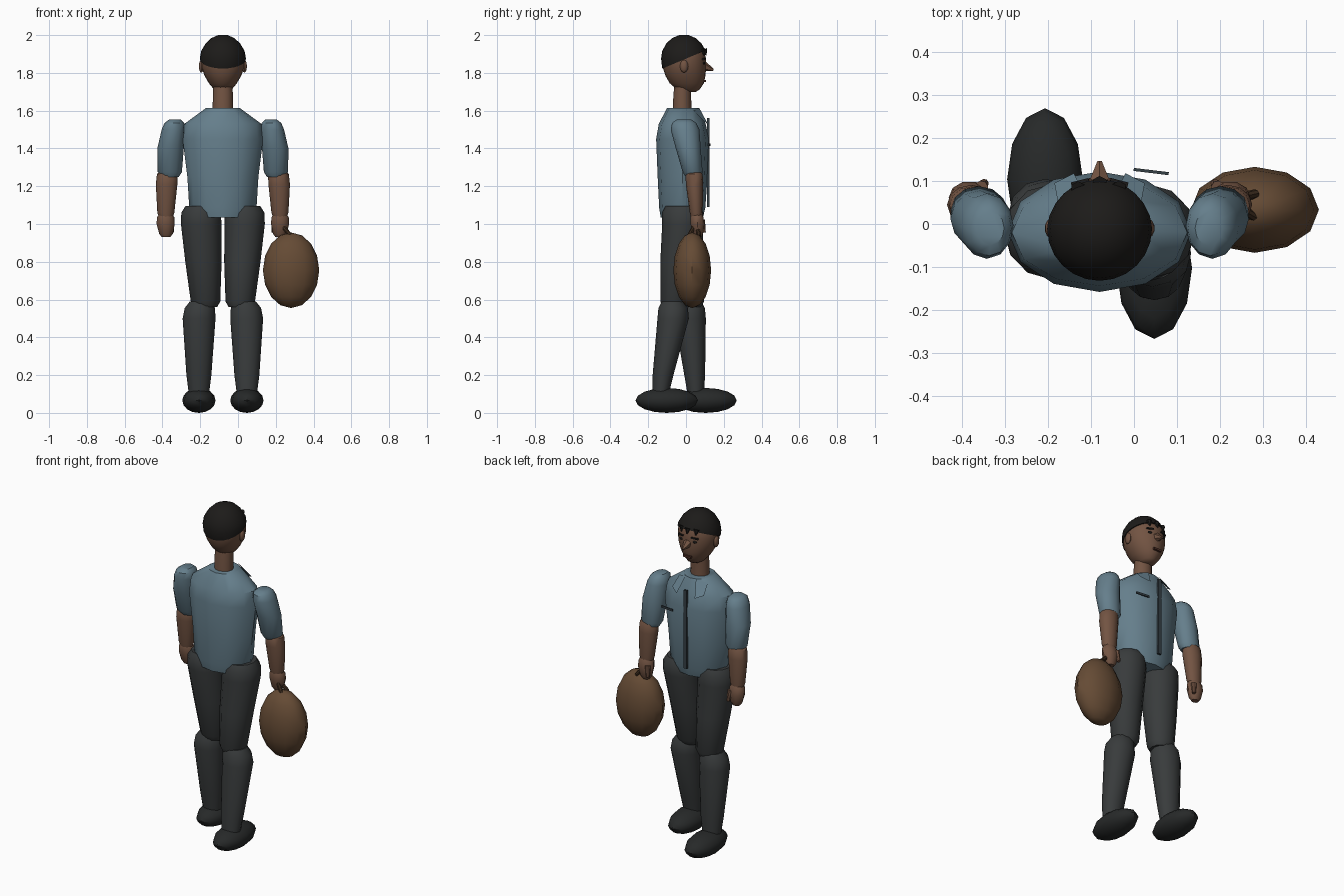
import bpy, bmesh
from math import cos, sin, pi, radians
from mathutils import Vector

if "Cube" in bpy.data.objects:
    bpy.data.objects.remove(bpy.data.objects["Cube"])

CX = -0.08  # centre line of the body
COLORS = {"skin": (0.17, 0.088, 0.055), "shirt": (0.13, 0.21, 0.26), "trousers": (0.04, 0.044, 0.045),
          "shoe": (0.02, 0.022, 0.022), "hair": (0.012, 0.011, 0.010), "bag": (0.13, 0.07, 0.035),
          "strap": (0.05, 0.027, 0.014), "trim": (0.035, 0.05, 0.06), "lip": (0.08, 0.03, 0.02)}
MATS = {}
for key, c in COLORS.items():
    MATS[key] = bpy.data.materials.new(key)
    MATS[key].diffuse_color = (*c, 1)


def finish(bm, name, mat, angle=40):
    bmesh.ops.recalc_face_normals(bm, faces=bm.faces)
    me = bpy.data.meshes.new(name)
    bm.to_mesh(me)
    bm.free()
    ob = bpy.data.objects.new(name, me)
    bpy.context.collection.objects.link(ob)
    me.materials.append(MATS[mat])
    bpy.ops.object.select_all(action='DESELECT')
    ob.select_set(True)
    bpy.context.view_layer.objects.active = ob
    bpy.ops.object.shade_smooth_by_angle(angle=radians(angle))
    return ob


def loft_bm(rings, n=12):
    """Stack elliptical rings (x, y, z, rx, ry) and cap both ends."""
    bm = bmesh.new()
    loops = [[bm.verts.new((x + rx * cos(2 * pi * i / n), y + ry * sin(2 * pi * i / n), z))
              for i in range(n)] for x, y, z, rx, ry in rings]
    for a, b in zip(loops, loops[1:]):
        for i in range(n):
            bm.faces.new((a[i], a[(i + 1) % n], b[(i + 1) % n], b[i]))
    bm.faces.new(loops[0])
    bm.faces.new(loops[-1])
    return bm


def loft(name, mat, rings, n=12, angle=40):
    return finish(loft_bm(rings, n), name, mat, angle)


def ball(name, mat, loc, size, u=12, v=8):
    bm = bmesh.new()
    bmesh.ops.create_uvsphere(bm, u_segments=u, v_segments=v, radius=1)
    bmesh.ops.scale(bm, vec=size, verts=bm.verts)
    bmesh.ops.translate(bm, vec=loc, verts=bm.verts)
    return finish(bm, name, mat)


def box(name, mat, loc, size, turn=0, tilt=0):
    bm = bmesh.new()
    bmesh.ops.create_cube(bm, size=1)
    bmesh.ops.scale(bm, vec=size, verts=bm.verts)
    ob = finish(bm, name, mat)
    ob.location = loc
    ob.rotation_euler = (0, tilt, turn)
    return ob


def rod(name, mat, a, b, r, r2=None, n=8):
    a, b = Vector(a), Vector(b)
    bm = bmesh.new()
    bmesh.ops.create_cone(bm, cap_ends=True, segments=n, radius1=r,
                          radius2=r if r2 is None else r2, depth=(b - a).length)
    ob = finish(bm, name, mat)
    ob.location = (a + b) / 2
    ob.rotation_euler = (b - a).to_track_quat('Z', 'Y').to_euler()
    return ob


# Head and neck
head = [(1.700, .028, .035, .018), (1.712, .047, .060, .012), (1.745, .074, .090, .004), (1.785, .097, .106, -.003),
        (1.825, .112, .114, -.008), (1.870, .117, .116, -.011), (1.910, .110, .110, -.011),
        (1.950, .086, .088, -.011), (1.978, .056, .058, -.011), (1.994, .020, .020, -.011)]
head_rings = [(CX, y, z, rx, ry) for z, rx, ry, y in head]
loft("head", "skin", head_rings, 24)
loft("neck", "skin", [(CX, -.02, 1.58, .055, .05), (CX, -.02, 1.68, .053, .047), (CX, -.015, 1.75, .05, .045)])

# Hair cap: swollen head cut along a sloping hairline
bm = loft_bm([(x, y, z + .006, rx + .005, ry + .005) for x, y, z, rx, ry in head_rings], 24)
bmesh.ops.bisect_plane(bm, geom=bm.verts[:] + bm.edges[:] + bm.faces[:], plane_co=(CX, -.12, 1.825),
                       plane_no=(0, -.42, 1), clear_inner=True)
bmesh.ops.holes_fill(bm, edges=[e for e in bm.edges if e.is_boundary])
finish(bm, "hair", "hair")
for i, dx in enumerate((-.05, 0, .045)):
    rod(f"fringe_{i}", "hair", (CX + dx, .095 - abs(dx) * .25, 1.925), (CX + dx, .107 - abs(dx) * .25, 1.893), .018, .002, 6)

# Face
rod("nose", "skin", (CX, .085, 1.838), (CX, .145, 1.815), .032, .006, 6)
box("mouth", "lip", (CX, .101, 1.757), (.05, .012, .012))
for s, side in ((-1, "left"), (1, "right")):
    ball(side + "_ear", "skin", (CX + s * .114, -.01, 1.835), (.014, .022, .034), 10, 6)
    ball(side + "_eye", "hair", (CX + s * .043, .094, 1.852), (.016, .007, .007), 8, 6)
    box(side + "_brow", "hair", (CX + s * .045, .096, 1.875), (.042, .012, .008), -s * .25, s * .1)

# Shirt
torso = [(1.035, .150, .112, -.022), (1.085, .178, .122, -.02), (1.25, .188, .132, -.018),
         (1.45, .213, .140, -.018), (1.53, .204, .124, -.02), (1.615, .088, .085, -.015)]
loft("shirt", "shirt", [(CX, y, z, rx, ry) for z, rx, ry, y in torso], 12)
box("shirt_placket", "trim", (CX, .118, 1.325), (.022, .012, .47))
box("shirt_pocket_edge", "trim", (.04, .122, 1.42), (.082, .007, .012), -.12)

# Mirrored limbs about the centre line; step = fore/aft stride
for s, side, knee_y, ankle_y, foot_y in ((-1, "left", .022, .052, .104), (1, "right", -.068, -.135, -.102)):
    def mirror(rings):
        return [(CX + s * x, y, z, rx, ry) for x, y, z, rx, ry in rings]

    # Legs and shoes
    loft(side + "_thigh", "trousers", mirror([
        (.092, knee_y * .95, .56, .062, .06), (.092, knee_y * .9, .59, .078, .075),
        (.103, knee_y * .5 - .01, .80, .096, .092), (.115, -.018, 1.0, .107, .108),
        (.115, -.018, 1.06, .105, .11), (.113, -.018, 1.095, .085, .09)]))
    loft(side + "_shin", "trousers", mirror([
        (.127, ankle_y, .09, .052, .042), (.127, ankle_y + (knee_y - ankle_y) * .2, .20, .066, .055),
        (.126, knee_y, .50, .087, .083), (.122, knee_y, .555, .08, .078), (.115, knee_y, .59, .06, .06)]))
    ball(side + "_shoe", "shoe", (CX + s * .127, foot_y, .066), (.088, .165, .066), 12, 8)

    # Arms
    loft(side + "_sleeve", "shirt", mirror([
        (.278, .038, 1.25, .045, .04), (.281, .035, 1.275, .064, .053), (.277, .012, 1.40, .07, .066),
        (.262, -.005, 1.50, .062, .076), (.257, -.01, 1.535, .052, .064), (.254, -.01, 1.552, .032, .04)]))
    loft(side + "_forearm", "skin", mirror([
        (.302, .055, 1.035, .036, .03), (.302, .054, 1.06, .045, .034), (.298, .045, 1.21, .057, .046),
        (.294, .043, 1.265, .055, .045), (.29, .042, 1.285, .035, .03)]))
    loft(side + "_hand", "skin", mirror([
        (.301, .064, .93, .022, .018), (.301, .063, .948, .036, .028), (.303, .061, 1.0, .048, .039),
        (.303, .058, 1.035, .046, .036), (.302, .056, 1.055, .034, .028)]), 10)
    rod(side + "_thumb", "skin", (CX + s * .275, .085, 1.02), (CX + s * .268, .095, .955), .016, .010)

    # Collar flap
    bm = bmesh.new()
    pts = [(.035, .070, 1.615), (.095, .040, 1.60), (.105, .095, 1.545), (.06, .118, 1.525)]
    f = bm.faces.new([bm.verts.new((CX + s * x, y, z)) for x, y, z in pts])
    bmesh.ops.solidify(bm, geom=[f], thickness=.008)
    finish(bm, side + "_collar", "shirt")

# Carried bag with two straps up to the right hand
ball("bag", "bag", (.281, .033, .755), (.149, .1, .2), 12, 8)
for i, y in enumerate((.015, .07)):
    rod(f"bag_strap_{i}", "strap", (.215, .055, 1.01), (.283, y, .935), .011)

for m in bpy.data.materials:
    if m.users and not m.is_grease_pencil:
        m.use_nodes = True
        m.node_tree.nodes["Principled BSDF"].inputs["Base Color"].default_value = m.diffuse_color
